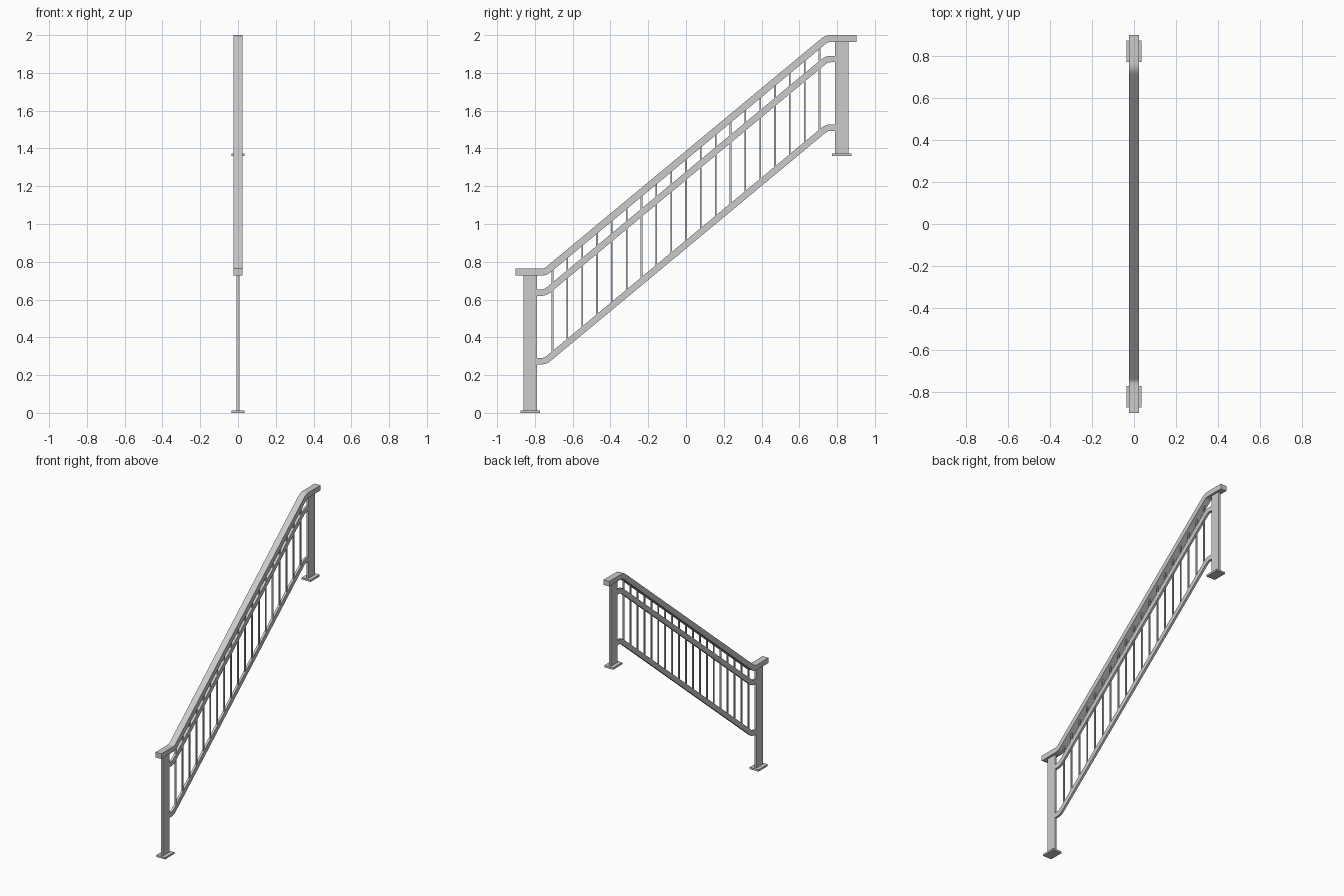
import bpy, bmesh
from mathutils import Vector

if "Cube" in bpy.data.objects:
    bpy.data.objects.remove(bpy.data.objects["Cube"])

SLOPE = 0.83            # rise per unit along y
BEND = 0.745            # y of the rail bends
RISE = SLOPE * BEND     # half of the height climbed

metal = bpy.data.materials.new("light_grey_metal")
metal.diffuse_color = (0.6, 0.6, 0.6, 1)
metal.use_nodes = True
metal.node_tree.nodes["Principled BSDF"].inputs["Base Color"].default_value = metal.diffuse_color


def finish(name, bm):
    bmesh.ops.recalc_face_normals(bm, faces=bm.faces)
    mesh = bpy.data.meshes.new(name)
    bm.to_mesh(mesh)
    bm.free()
    mesh.materials.append(metal)
    ob = bpy.data.objects.new(name, mesh)
    bpy.context.collection.objects.link(ob)
    return ob


def box(name, hx, y0, y1, z0, z1):
    bm = bmesh.new()
    bmesh.ops.create_cube(bm, size=1)
    for v in bm.verts:
        v.co = ((v.co.x * 2 * hx),
                (y0 + y1) / 2 + v.co.y * (y1 - y0),
                (z0 + z1) / 2 + v.co.z * (z1 - z0))
    return finish(name, bm)


def rail(name, hx, thick, end, mid_z):
    """Sweep a rectangle along level - slope - level with eased bends."""
    up = Vector((1, SLOPE)).normalized()
    level = Vector((1, 0))
    ease = 0.022
    path = [Vector((-end, mid_z - RISE))]
    for sign, d_in, d_out in ((-1, level, up), (1, up, level)):
        c = Vector((sign * BEND, mid_z + sign * RISE))
        a, b = c - d_in * ease, c + d_out * ease
        for i in range(5):
            t = i / 4
            path.append(a * (1 - t) ** 2 + c * 2 * t * (1 - t) + b * t * t)
    path.append(Vector((end, mid_z + RISE)))

    bm = bmesh.new()
    rings = []
    for i, p in enumerate(path):
        d0 = (p - path[i - 1]).normalized() if i else level
        d1 = (path[i + 1] - p).normalized() if i < len(path) - 1 else level
        t = (d0 + d1).normalized()
        n = Vector((-t.y, t.x)) * (thick / 2 / t.dot(d0))
        rings.append([bm.verts.new((x, p.x + s * n.x, p.y + s * n.y))
                      for x, s in ((-hx, -1), (hx, -1), (hx, 1), (-hx, 1))])
    for r0, r1 in zip(rings, rings[1:]):
        for k in range(4):
            bm.faces.new((r0[k], r0[(k + 1) % 4], r1[(k + 1) % 4], r1[k]))
    bm.faces.new(rings[0])
    bm.faces.new(rings[-1])
    return finish(name, bm)


# Handrail and the two thinner rails between the posts
rail("handrail", 0.023, 0.037, 0.902, 1.3635)
rail("middle_rail", 0.008, 0.034, 0.79, 1.255)
rail("bottom_rail", 0.008, 0.034, 0.79, 0.892)

# Flat posts with foot plates
for name, sign, base, top in (("lower", -1, 0, 0.73), ("upper", 1, 1.36, 1.966)):
    ya, yb = sorted((sign * 0.788, sign * 0.861))
    box(name + "_post", 0.008, ya, yb, base + 0.002, top)
    ya, yb = sorted((sign * 0.772, sign * 0.876))
    box(name + "_foot_plate", 0.035, ya, yb, base, base + 0.013)

# Evenly spaced balusters from bottom rail to handrail
for i in range(-9, 10):
    y = i * 0.0785
    box(f"baluster_{i + 10}", 0.0045, y - 0.0045, y + 0.0045,
        0.892 + SLOPE * y, 1.3635 + SLOPE * y)
